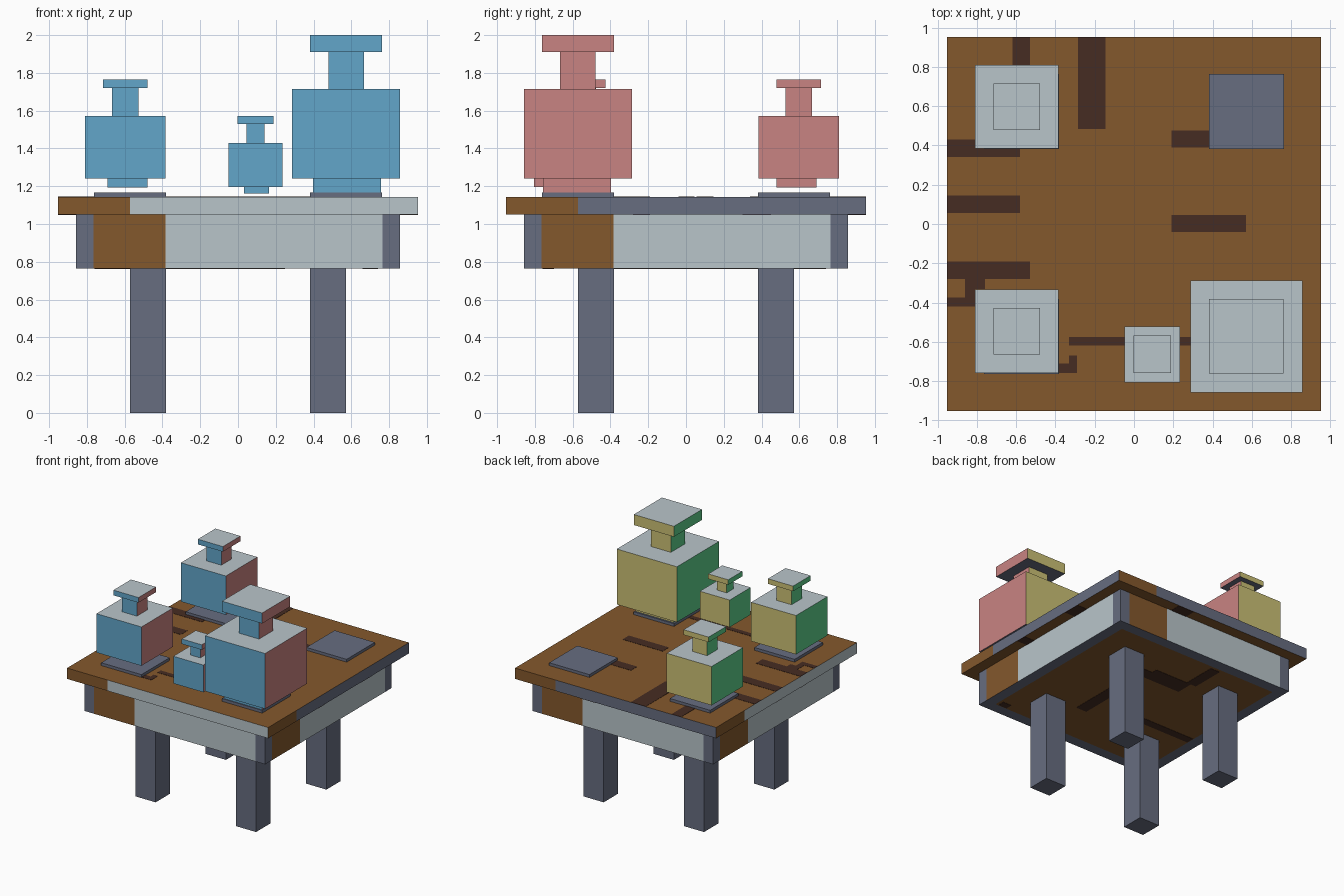
import bpy, bmesh
from mathutils import Vector

if "Cube" in bpy.data.objects:
    bpy.data.objects.remove(bpy.data.objects["Cube"])


def linear(c):
    c /= 255
    return c / 12.92 if c <= 0.04045 else ((c + 0.055) / 1.055) ** 2.4


COLOURS = {
    "slate": (103, 109, 128), "pale_grey": (185, 197, 202), "brown": (132, 88, 44),
    "dark_brown": (70, 44, 34), "blue": (98, 166, 202), "red": (201, 131, 130),
    "olive": (203, 192, 117), "green": (93, 206, 138),
}
MATS = {}
for mat_name, rgb in COLOURS.items():
    MATS[mat_name] = bpy.data.materials.new(mat_name)
    MATS[mat_name].diffuse_color = (*[linear(c) for c in rgb], 1)


def add_box(bm, x0, x1, y0, y1, z0, z1):
    verts = bmesh.ops.create_cube(bm, size=1)["verts"]
    for v in verts:
        v.co = Vector((x1 if v.co.x > 0 else x0,
                       y1 if v.co.y > 0 else y0,
                       z1 if v.co.z > 0 else z0))


def finish(name, bm, rule):
    """Turn the bmesh into an object; rule(normal, centre) names each face's colour."""
    used = []
    bm.normal_update()
    for f in bm.faces:
        colour = rule(f.normal, f.calc_center_median())
        if colour not in used:
            used.append(colour)
        f.material_index = used.index(colour)
    mesh = bpy.data.meshes.new(name)
    bm.to_mesh(mesh)
    bm.free()
    for colour in used:
        mesh.materials.append(MATS[colour])
    obj = bpy.data.objects.new(name, mesh)
    bpy.context.collection.objects.link(obj)


def boxes(name, box_list, rule):
    bm = bmesh.new()
    for b in box_list:
        add_box(bm, *b)
    finish(name, bm, rule)


def cut_slab(name, half, z0, z1, cuts, rule):
    """Square slab whose faces are split at +-cuts along x and y."""
    bm = bmesh.new()
    add_box(bm, -half, half, -half, half, z0, z1)
    for axis in (Vector((1, 0, 0)), Vector((0, 1, 0))):
        for c in cuts:
            for s in (-1, 1):
                bmesh.ops.bisect_plane(bm, geom=bm.verts[:] + bm.edges[:] + bm.faces[:],
                                       plane_co=axis * c * s, plane_no=axis)
    finish(name, bm, rule)


def along(n, c):
    """Left-to-right position on a side face as seen from outside."""
    return Vector((0, 0, 1)).cross(n).dot(c)


def slab_rule(n, c):
    if abs(n.z) > 0.5 or along(n, c) < -0.57:
        return "brown"
    return "pale_grey" if n.y < -0.5 or n.x < -0.5 else "slate"


def apron_rule(n, c):
    if abs(n.z) > 0.5:
        return "slate" if max(abs(c.x), abs(c.y)) > 0.765 else "brown"
    t = along(n, c)
    if abs(t) > 0.765:
        return "slate"
    return "brown" if t < -0.383 else "pale_grey"


def pot_rule(n, c):
    if n.z > 0.5:
        return "pale_grey"
    if n.z < -0.5:
        return "slate"
    if abs(n.y) > 0.5:
        return "blue" if n.y < 0 else "olive"
    return "red" if n.x > 0 else "green"


# Table: top, apron and four legs
cut_slab("table_top", 0.953, 1.05, 1.143, (0.572,), slab_rule)
cut_slab("apron", 0.857, 0.765, 1.05, (0.765, 0.383), apron_rule)
boxes("legs", [(min(a * 0.38, a * 0.572), max(a * 0.38, a * 0.572),
                min(b * 0.38, b * 0.572), max(b * 0.38, b * 0.572), 0, 0.765)
               for a in (-1, 1) for b in (-1, 1)], lambda n, c: "slate")

# Square mats on the table
for i, (x, y) in enumerate([(-0.572, -0.572), (-0.572, 0.572), (0.572, -0.572), (0.572, 0.572)]):
    boxes(f"mat_{i + 1}", [(x - 0.191, x + 0.191, y - 0.191, y + 0.191, 1.143, 1.167)],
          lambda n, c: "slate")


# Stoppered pots: foot, body, neck, cap as (half width, bottom, top)
def pot(name, x, y, foot, body, neck, cap, foot_shift=0.0):
    parts = []
    for i, (h, z0, z1) in enumerate((foot, body, neck, cap)):
        s = foot_shift if i == 0 else 0
        parts.append((x + s - h, x + s + h, y - s - h, y - s + h, z0, z1))
    boxes(name, parts, pot_rule)


medium = ((0.106, 1.192, 1.24), (0.213, 1.24, 1.573), (0.07, 1.573, 1.72), (0.119, 1.72, 1.764))
pot("front_left_pot", -0.597, -0.546, *medium, 0.012)
pot("back_left_pot", -0.597, 0.597, *medium, 0.012)
pot("small_pot", 0.093, -0.664, (0.066, 1.162, 1.197), (0.142, 1.197, 1.43),
    (0.047, 1.43, 1.53), (0.095, 1.53, 1.573), 0.005)
pot("large_pot", 0.572, -0.572, (0.18, 1.167, 1.24), (0.285, 1.24, 1.715),
    (0.094, 1.715, 1.91), (0.19, 1.91, 2.0), 0.004)

# Dark wood grain on top, as thin plates (x0, x1, y0, y1)
grain = [
    (-0.62, -0.53, 0.72, 0.953), (-0.285, -0.145, 0.485, 0.953),
    (-0.953, -0.58, 0.34, 0.43), (-0.953, -0.58, 0.055, 0.145),
    (0.19, 0.45, 0.39, 0.475), (0.19, 0.57, -0.04, 0.045),
    (-0.953, -0.53, -0.28, -0.19), (-0.86, -0.76, -0.33, -0.28),
    (-0.86, -0.81, -0.375, -0.33), (-0.953, -0.81, -0.42, -0.375),
    (-0.33, 0.38, -0.62, -0.575), (-0.42, -0.29, -0.76, -0.71), (-0.33, -0.29, -0.71, -0.67),
]
boxes("top_grain", [(*g, 1.142, 1.145) for g in grain], lambda n, c: "dark_brown")

# Grain under the table and under the overhang
under = [(0.15, 0.25, -0.4, 0.4), (-0.2, 0.15, 0.3, 0.45), (-0.25, -0.16, 0.45, 0.74),
         (-0.76, -0.25, -0.26, -0.19), (0.66, 0.74, -0.76, -0.7)]
boxes("underside_grain", [(*g, 0.763, 0.766) for g in under], lambda n, c: "dark_brown")
rim = [(0.857, 0.953, -0.28, -0.19), (0.857, 0.953, 0.3, 0.45), (0.19, 0.34, 0.857, 0.953),
       (-0.953, -0.857, 0.055, 0.145), (-0.953, -0.857, -0.28, -0.19)]
boxes("overhang_grain", [(*g, 1.048, 1.051) for g in rim], lambda n, c: "dark_brown")

for m in bpy.data.materials:
    if m.users and not m.is_grease_pencil:
        m.use_nodes = True
        m.node_tree.nodes["Principled BSDF"].inputs["Base Color"].default_value = m.diffuse_color
